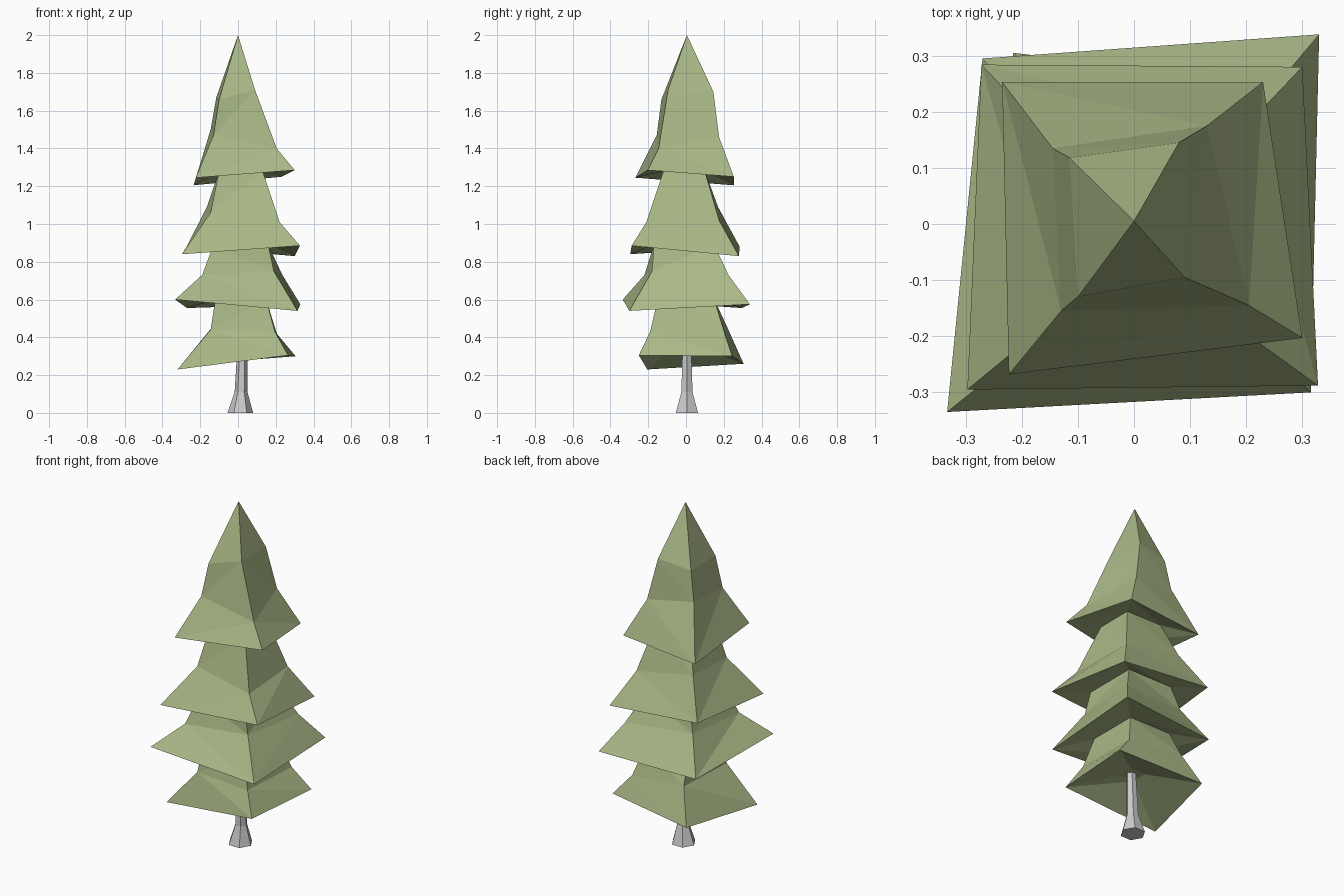
import bpy, bmesh, math

if "Cube" in bpy.data.objects:
    bpy.data.objects.remove(bpy.data.objects["Cube"])

# Each ring holds four corners: front-left, front-right, back-right, back-left
SKIRTS = [  # drooping branch tips, bottom tier to top tier
    [(-.32, -.205, .23), (.265, -.25, .305), (.305, .245, .30), (-.215, .305, .26)],
    [(-.333, -.335, .60), (.315, -.30, .54), (.33, .338, .575), (-.27, .295, .555)],
    [(-.297, -.295, .84), (.328, -.288, .885), (.30, .28, .83), (-.272, .284, .88)],
    [(-.223, -.268, 1.245), (.30, -.203, 1.285), (.23, .253, 1.25), (-.235, .253, 1.205)],
]
SHOULDERS = [  # crease where each tier steepens
    [(-.145, -.17, .44), (.195, -.19, .43), (.205, .205, .42), (-.14, .22, .45)],
    [(-.19, -.22, .73), (.19, -.18, .75), (.235, .225, .73), (-.17, .18, .75)],
    [(-.145, -.17, 1.06), (.22, -.21, 1.01), (.20, .175, 1.02), (-.165, .17, 1.09)],
    [(-.13, -.155, 1.47), (.205, -.145, 1.40), (.13, .175, 1.46), (-.145, .135, 1.50)],
]
# x min, x max, y min, y max, z of the neck under the next tier
NECKS = [(-.12, .15, -.15, .15, .60), (-.13, .16, -.17, .15, .89), (-.10, .13, -.12, .10, 1.28)]
HOLLOW = (-.03, .07, -.045, .055, .36)  # raised underside around the trunk
CROWN = [(-.10, -.13, 1.66), (.09, -.095, 1.71), (.08, .145, 1.70), (-.115, .118, 1.67)]


def box_ring(x0, x1, y0, y1, z):
    return [(x0, y0, z), (x1, y0, z), (x1, y1, z), (x0, y1, z)]


def loft(name, rings, tip=None):
    """Skin a stack of rings, closing the bottom and the top (or a tip)."""
    bm = bmesh.new()
    loops = [[bm.verts.new(p) for p in r] for r in rings]
    n = len(loops[0])
    for a, b in zip(loops, loops[1:]):
        for i in range(n):
            j = (i + 1) % n
            bm.faces.new((a[i], a[j], b[j], b[i]))
    bm.faces.new(loops[0][::-1])
    if tip:
        t = bm.verts.new(tip)
        for i in range(n):
            bm.faces.new((loops[-1][i], loops[-1][(i + 1) % n], t))
    else:
        bm.faces.new(loops[-1])
    bmesh.ops.recalc_face_normals(bm, faces=bm.faces)
    bmesh.ops.triangulate(bm, faces=bm.faces)
    me = bpy.data.meshes.new(name)
    bm.to_mesh(me)
    bm.free()
    ob = bpy.data.objects.new(name, me)
    bpy.context.collection.objects.link(ob)
    return ob


# Foliage: four stacked tiers
rings = [box_ring(*HOLLOW)]
for i, (skirt, shoulder) in enumerate(zip(SKIRTS, SHOULDERS)):
    rings += [skirt, shoulder]
    if i < len(NECKS):
        rings.append(box_ring(*NECKS[i]))
rings.append(CROWN)
foliage = loft("foliage", rings, (0, 0.005, 2))
green = bpy.data.materials.new("leaf_green")
green.diffuse_color = (0.40, 0.48, 0.24, 1)
green.use_nodes = True
green.node_tree.nodes["Principled BSDF"].inputs["Base Color"].default_value = green.diffuse_color
foliage.data.materials.append(green)

# Trunk: six-sided, flared at the foot
trunk_rings = []
for cx, cy, r, z in [(.012, .005, .068, 0), (.016, .005, .034, .11), (.024, .005, .026, .37)]:
    trunk_rings.append([(cx + r * math.cos(math.radians(60 * k)),
                         cy + r * math.sin(math.radians(60 * k)), z) for k in range(6)])
loft("trunk", trunk_rings)
